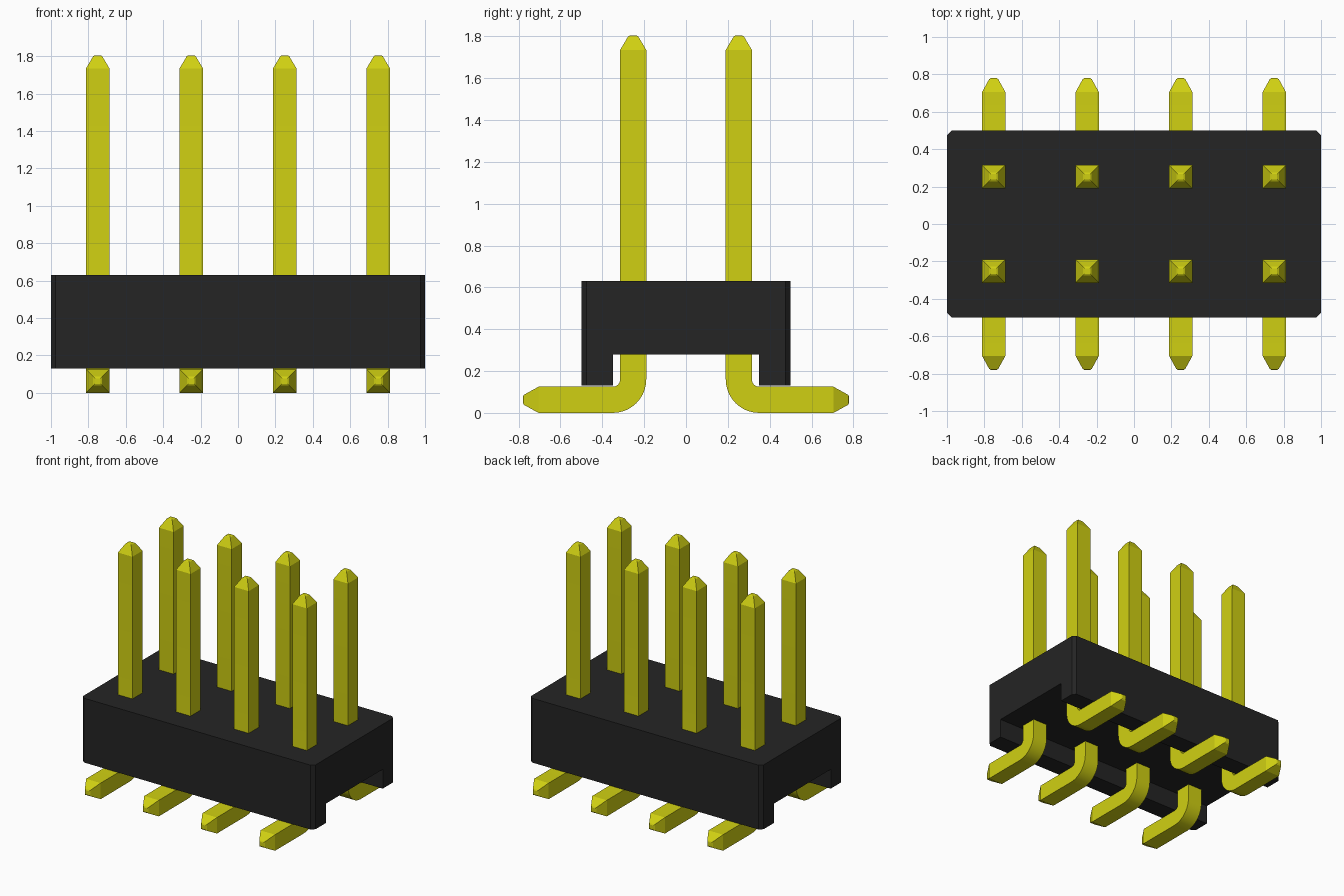
import bpy, bmesh, math

if "Cube" in bpy.data.objects:
    bpy.data.objects.remove(bpy.data.objects["Cube"], do_unlink=True)


def make_material(name, rgb, rough):
    m = bpy.data.materials.new(name)
    m.use_nodes = True
    col = (*rgb, 1.0)
    m.diffuse_color = col
    bsdf = next(n for n in m.node_tree.nodes if n.type == 'BSDF_PRINCIPLED')
    bsdf.inputs["Base Color"].default_value = col
    bsdf.inputs["Roughness"].default_value = rough
    return m


black = make_material("black plastic", (0.018, 0.018, 0.018), 0.6)
yellow = make_material("yellow metal", (0.63, 0.63, 0.006), 0.5)


def finish(bm, name, mat):
    bmesh.ops.recalc_face_normals(bm, faces=bm.faces)
    me = bpy.data.meshes.new(name)
    bm.to_mesh(me)
    bm.free()
    me.materials.append(mat)
    ob = bpy.data.objects.new(name, me)
    bpy.context.collection.objects.link(ob)
    return ob


# Housing: channel profile in y/z, extruded along x
profile = [(-0.5, 0.63), (-0.5, 0.13), (-0.35, 0.13), (-0.35, 0.28),
           (0.35, 0.28), (0.35, 0.13), (0.5, 0.13), (0.5, 0.63)]
bm = bmesh.new()
face = bm.faces.new([bm.verts.new((-1, y, z)) for y, z in profile])
ext = bmesh.ops.extrude_face_region(bm, geom=[face])
bmesh.ops.translate(bm, vec=(2, 0, 0),
                    verts=[g for g in ext["geom"] if isinstance(g, bmesh.types.BMVert)])
# Chamfer the four outer upright corners
corners = [e for e in bm.edges
           if all(abs(v.co.x) > 0.99 and abs(v.co.y) > 0.49 for v in e.verts)
           and abs(e.verts[0].co.z - e.verts[1].co.z) > 0.4]
bmesh.ops.bevel(bm, geom=corners, offset=0.025, offset_type='OFFSET',
                segments=1, affect='EDGES')
finish(bm, "housing", black)

# Pin: square section swept down, round the bend and outwards
H = 0.0625                    # half thickness
BEND_Y, BEND_Z, BEND_R = 0.35, 0.16, 0.0975
STEPS = 10


def pin_stations():
    """Yield (y, z, direction angle, half size) along the centre line."""
    s = [(0.2525, 1.805, 0, 0.015), (0.2525, 1.80, 0, 0.024),
         (0.2525, 1.735, 0, H)]
    for i in range(STEPS + 1):
        a = math.pi / 2 * i / STEPS
        s.append((BEND_Y - BEND_R * math.cos(a),
                  BEND_Z - BEND_R * math.sin(a), a, H))
    q = math.pi / 2
    return s + [(0.705, H, q, H), (0.775, H, q, 0.024), (0.78, H, q, 0.015)]


def make_pin(name, x, side):
    bm = bmesh.new()
    rings = []
    for y, z, a, h in pin_stations():
        ny, nz = math.cos(a), math.sin(a)     # towards the inside of the bend
        rings.append([bm.verts.new((x + u * h, side * (y + v * h * ny), z + v * h * nz))
                      for u, v in ((-1, -1), (1, -1), (1, 1), (-1, 1))])
    for a, b in zip(rings, rings[1:]):
        for i in range(4):
            j = (i + 1) % 4
            bm.faces.new((a[i], a[j], b[j], b[i]))
    bm.faces.new(rings[0])
    bm.faces.new(rings[-1])
    ob = finish(bm, name, yellow)
    bpy.ops.object.select_all(action='DESELECT')
    ob.select_set(True)
    bpy.context.view_layer.objects.active = ob
    bpy.ops.object.shade_smooth_by_angle(angle=math.radians(15))


# Two rows of four pins, feet pointing outwards
for row, side in (("front", -1), ("back", 1)):
    for i in range(4):
        make_pin(f"{row}_pin_{i + 1}", -0.75 + 0.5 * i, side)
